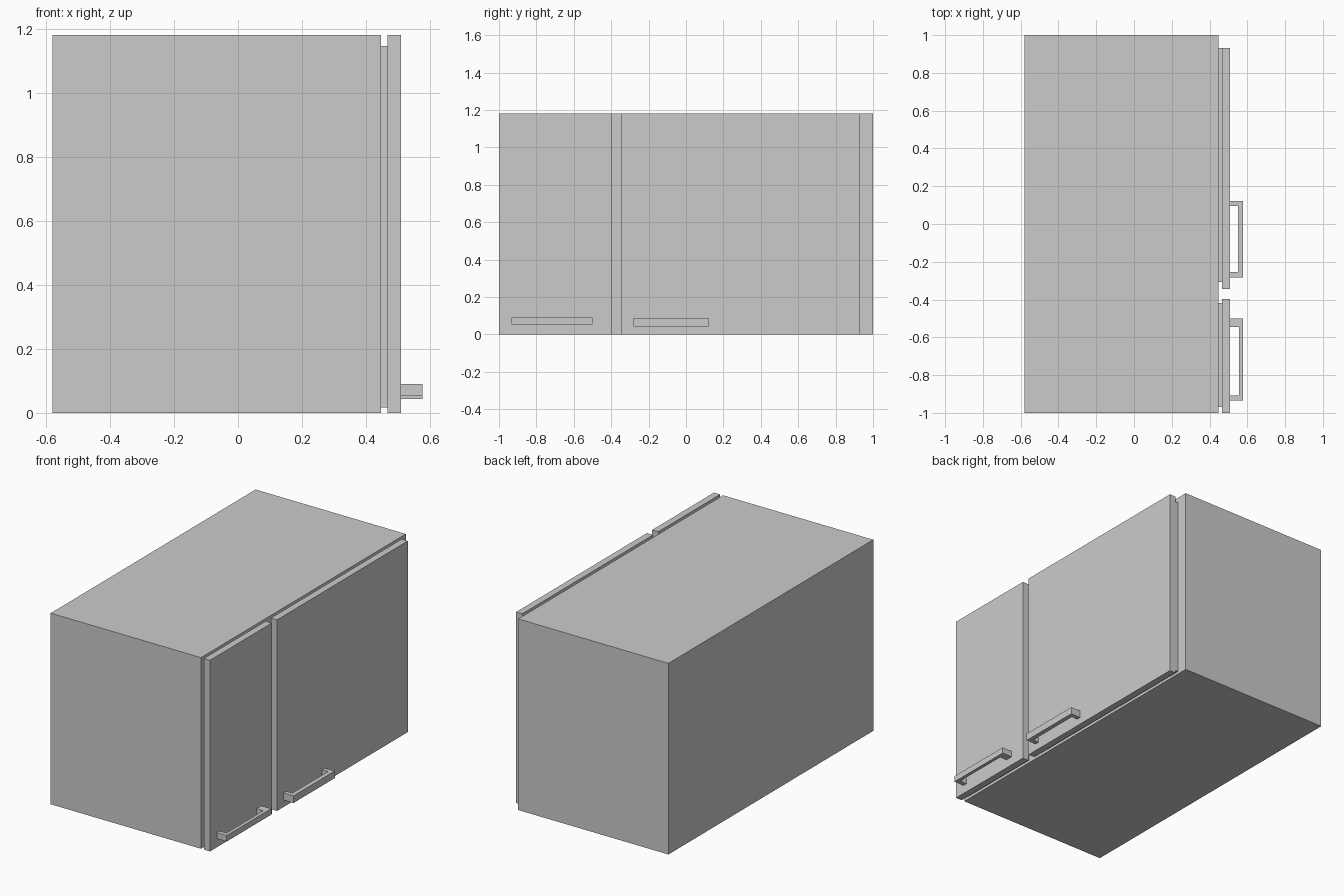
import bpy
import bmesh

if "Cube" in bpy.data.objects:
    bpy.data.objects.remove(bpy.data.objects["Cube"])


def make_object(name, bm):
    bmesh.ops.recalc_face_normals(bm, faces=bm.faces[:])
    mesh = bpy.data.meshes.new(name)
    bm.to_mesh(mesh)
    bm.free()
    obj = bpy.data.objects.new(name, mesh)
    bpy.context.collection.objects.link(obj)
    return obj


def box(name, x, y, z):
    """Box from (min, max) ranges."""
    bm = bmesh.new()
    bmesh.ops.create_cube(bm, size=1)
    for v in bm.verts:
        v.co = [r[0] if c < 0 else r[1] for c, r in zip(v.co, (x, y, z))]
    return make_object(name, bm)


def handle(name, x, y, z, post_low, post_high, bar):
    """U-shaped pull: flat profile seen from above, extruded upwards."""
    (x0, x1), (y0, y1), (z0, z1) = x, y, z
    profile = [(x0, y0), (x1, y0), (x1, y1), (x0, y1),
               (x0, y1 - post_high), (x1 - bar, y1 - post_high),
               (x1 - bar, y0 + post_low), (x0, y0 + post_low)]
    bm = bmesh.new()
    face = bm.faces.new([bm.verts.new((px, py, z0)) for px, py in profile])
    top = bmesh.ops.extrude_face_region(bm, geom=[face])["geom"]
    bmesh.ops.translate(bm, vec=(0, 0, z1 - z0),
                        verts=[g for g in top if isinstance(g, bmesh.types.BMVert)])
    return make_object(name, bm)


HEIGHT = 1.181
BODY_X, BACK_X, DOOR_X, PULL_X = 0.447, 0.467, 0.509, 0.577

# Cabinet carcass
box("cabinet_body", (-0.58, BODY_X), (-1, 1), (0, HEIGHT))

# Doors, each with a recessed backing panel
doors = {"narrow": ((-1.0, -0.397), (-0.97, -0.417)),
         "wide": ((-0.345, 0.931), (-0.308, 0.931))}
for label, (door_y, backing_y) in doors.items():
    box(f"{label}_door_backing", (BODY_X, BACK_X), backing_y, (0.017, 1.147))
    box(f"{label}_door", (BACK_X, DOOR_X), door_y, (0, HEIGHT))

# Pull handles
handle("narrow_door_handle", (DOOR_X, PULL_X), (-0.934, -0.499),
       (0.054, 0.091), 0.027, 0.047, 0.021)
handle("wide_door_handle", (DOOR_X, PULL_X), (-0.282, 0.121),
       (0.043, 0.087), 0.028, 0.026, 0.027)
